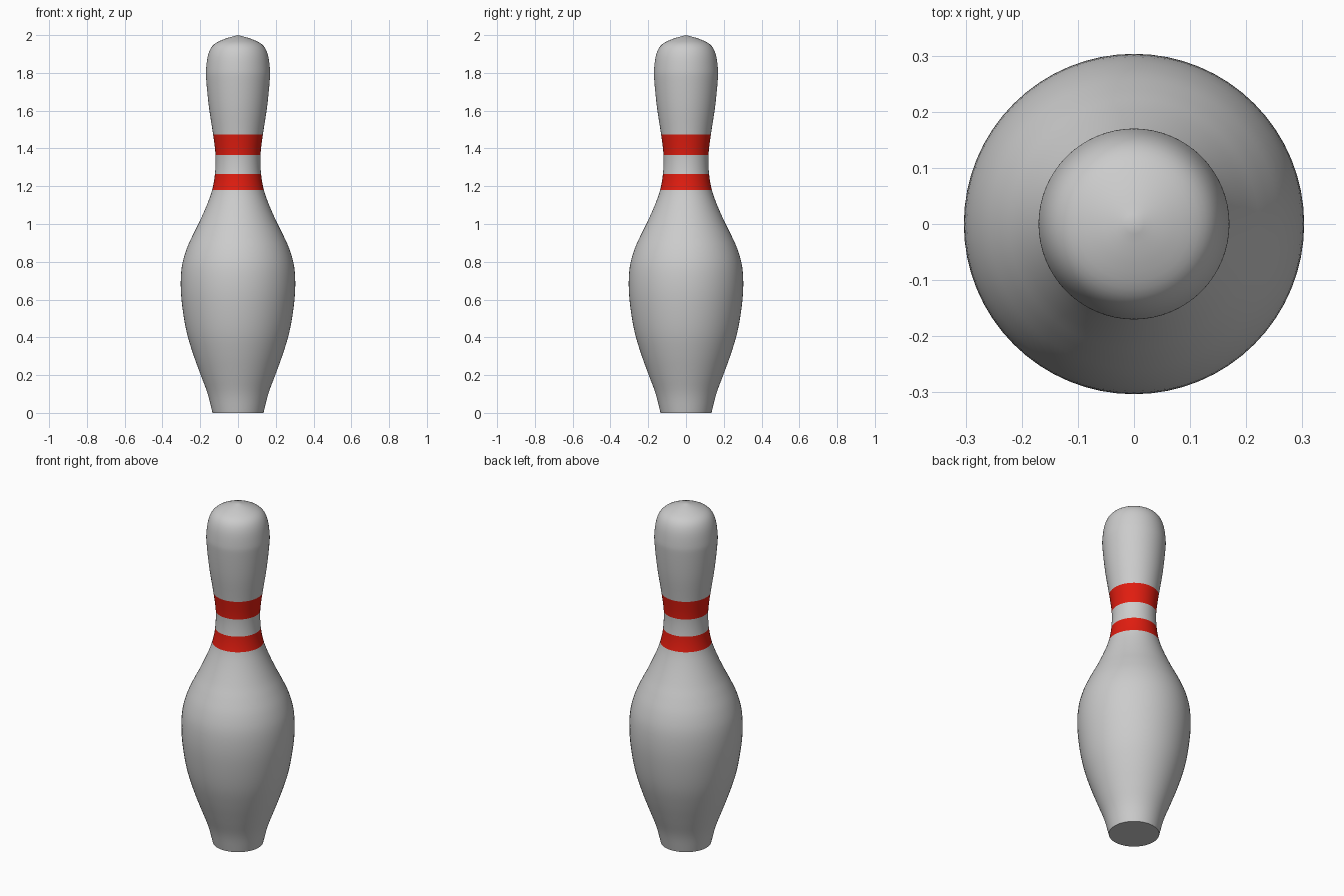
import bpy, bmesh
from math import tau
from mathutils import Vector

if "Cube" in bpy.data.objects:
    bpy.data.objects.remove(bpy.data.objects["Cube"])

# Profile from base to tip: (radius, height)
PROFILE = [(0.135, 0), (0.16, 0.1), (0.197, 0.2), (0.237, 0.31), (0.27, 0.42),
           (0.292, 0.54), (0.303, 0.66), (0.298, 0.77), (0.275, 0.86),
           (0.24, 0.94), (0.205, 1.01), (0.165, 1.1), (0.137, 1.18),
           (0.122, 1.265), (0.119, 1.365), (0.132, 1.475), (0.154, 1.62),
           (0.168, 1.76), (0.169, 1.82), (0.157, 1.9), (0.128, 1.95),
           (0.07, 1.98), (0, 2)]
STRIPES = [(1.18, 1.265), (1.365, 1.475)]
STEPS, SIDES = 4, 64


def smooth_profile(pts):
    """Catmull-Rom curve through the profile points."""
    p = [Vector(q) for q in pts]
    p = [2 * p[0] - p[1]] + p + [2 * p[-1] - p[-2]]
    out = []
    for a, b, c, d in zip(p, p[1:], p[2:], p[3:]):
        for i in range(STEPS):
            t = i / STEPS
            out.append(0.5 * (2 * b + (c - a) * t + (2 * a - 5 * b + 4 * c - d) * t**2
                              + (3 * b - a - 3 * c + d) * t**3))
    return out + [p[-2]]


# Lathe the pin body, with a flat base
bm = bmesh.new()
verts = [bm.verts.new((0, 0, 0))] + [bm.verts.new((r, 0, z)) for r, z in smooth_profile(PROFILE)]
edges = [bm.edges.new(e) for e in zip(verts, verts[1:])]
bmesh.ops.spin(bm, geom=verts + edges, cent=(0, 0, 0), axis=(0, 0, 1),
               angle=tau, steps=SIDES, use_duplicate=False)
bmesh.ops.remove_doubles(bm, verts=bm.verts, dist=0.0005)
bmesh.ops.recalc_face_normals(bm, faces=bm.faces)

# Two red neck stripes
for f in bm.faces:
    z = f.calc_center_median().z
    f.material_index = int(any(lo < z < hi for lo, hi in STRIPES))

mesh = bpy.data.meshes.new("pin_body")
bm.to_mesh(mesh)
bm.free()
red = bpy.data.materials.new("stripe_red")
red.diffuse_color = (0.75, 0.012, 0.005, 1)
red.use_nodes = True
red.node_tree.nodes["Principled BSDF"].inputs["Base Color"].default_value = red.diffuse_color
mesh.materials.append(None)
mesh.materials.append(red)
pin = bpy.data.objects.new("pin_body", mesh)
bpy.context.collection.objects.link(pin)
bpy.context.view_layer.objects.active = pin
pin.select_set(True)
bpy.ops.object.shade_smooth_by_angle()
